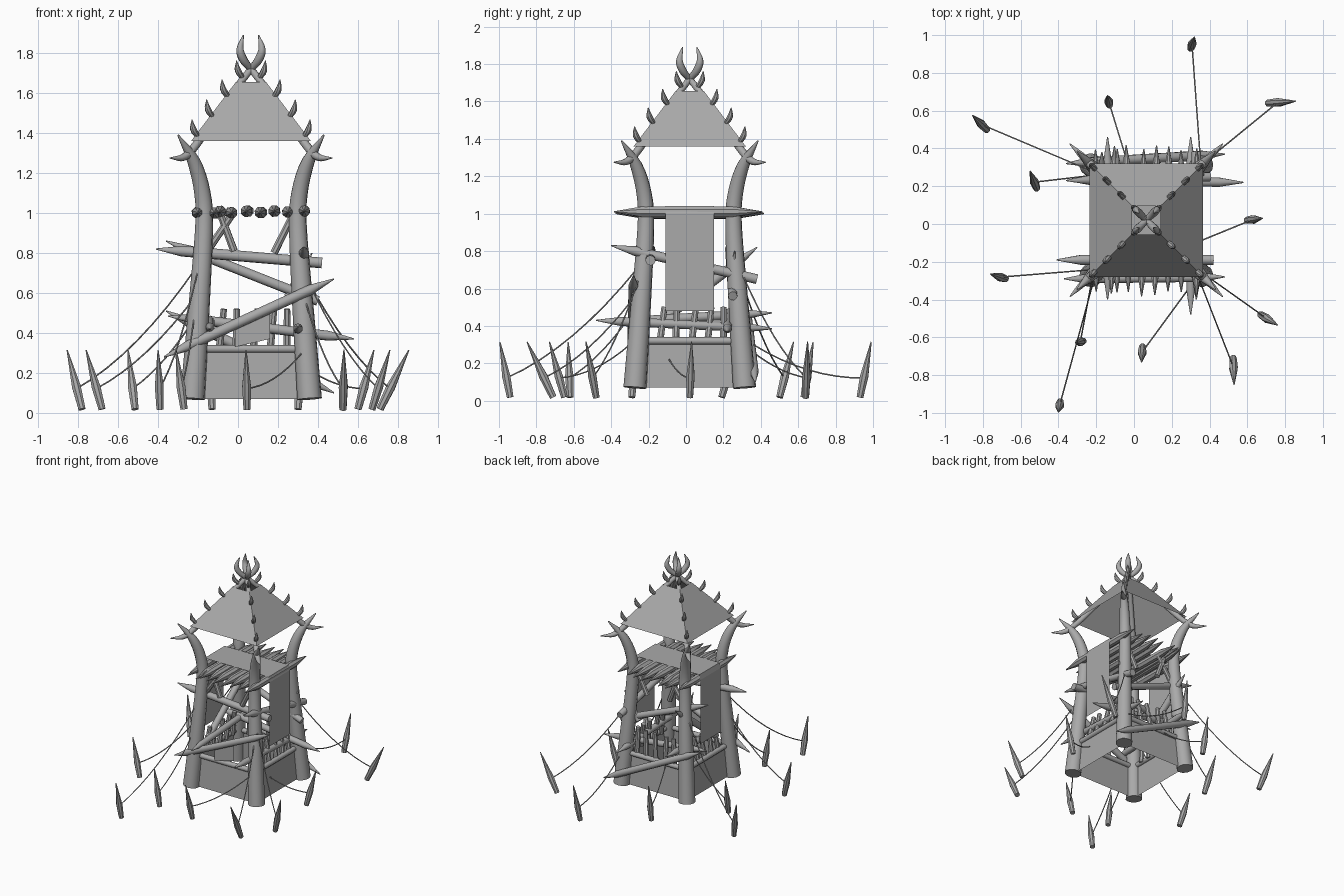
import bpy, bmesh, math, random
from mathutils import Vector

if "Cube" in bpy.data.objects:
    bpy.data.objects.remove(bpy.data.objects["Cube"])

random.seed(4)
CX, CY = 0.065, 0.02          # tower axis
GREY = bpy.data.materials.new("dark_grey")
GREY.diffuse_color = (0.4, 0.4, 0.4, 1)
GREY.use_nodes = True
GREY.node_tree.nodes["Principled BSDF"].inputs["Base Color"].default_value = GREY.diffuse_color


def mesh_object(name, bm, smooth=True):
    me = bpy.data.meshes.new(name)
    bm.to_mesh(me)
    bm.free()
    me.materials.append(GREY)
    ob = bpy.data.objects.new(name, me)
    bpy.context.collection.objects.link(ob)
    if smooth:
        bpy.context.view_layer.objects.active = ob
        ob.select_set(True)
        bpy.ops.object.shade_smooth_by_angle(angle=math.radians(40))
        ob.select_set(False)
    return ob


def tube(name, pts, radii, sides=10):
    """Round tapered limb swept along points."""
    pts = [Vector(p) for p in pts]
    bm = bmesh.new()
    rings = []
    ref = Vector((0.31, 0.17, 0.93))
    main = (pts[-1] - pts[0]).normalized()
    if abs(main.dot(ref)) > 0.8:
        ref = Vector((0.9, -0.4, 0.1))
    for i, (p, r) in enumerate(zip(pts, radii)):
        t = (pts[min(i + 1, len(pts) - 1)] - pts[max(i - 1, 0)]).normalized()
        u = t.cross(ref).normalized()
        v = t.cross(u)
        rings.append([bm.verts.new(p + r * (u * math.cos(a) + v * math.sin(a)))
                      for a in (2 * math.pi * k / sides for k in range(sides))])
    for a, b in zip(rings, rings[1:]):
        for k in range(sides):
            n = (k + 1) % sides
            bm.faces.new((a[k], a[n], b[n], b[k]))
    bm.faces.new(rings[0][::-1])
    bm.faces.new(rings[-1])
    bmesh.ops.recalc_face_normals(bm, faces=bm.faces)
    return mesh_object(name, bm)


def curve_tube(name, pts, radii, sides=10, steps=4):
    """Tube through a Catmull-Rom spline of the control points."""
    c = [Vector((*p, r)) for p, r in zip(pts, radii)]
    c = [2 * c[0] - c[1]] + c + [2 * c[-1] - c[-2]]
    out = []
    for i in range(1, len(c) - 2):
        for s in range(steps):
            t = s / steps
            out.append(0.5 * (2 * c[i] + (c[i + 1] - c[i - 1]) * t
                       + (2 * c[i - 1] - 5 * c[i] + 4 * c[i + 1] - c[i + 2]) * t * t
                       + (3 * c[i] - c[i - 1] - 3 * c[i + 1] + c[i + 2]) * t ** 3))
    out.append(c[-2])
    return tube(name, [q.xyz for q in out], [max(q.w, 0.002) for q in out], sides)


def beam(name, a, b, r, sharp_a=True, sharp_b=True, tip=0.13, sides=10):
    """Straight log with optional sharpened ends."""
    a, b = Vector(a), Vector(b)
    d = (b - a).normalized()
    pts, rad = [a], [0.003 if sharp_a else r]
    if sharp_a:
        pts.append(a + d * tip); rad.append(r)
    if sharp_b:
        pts.append(b - d * tip); rad.append(r)
    pts.append(b); rad.append(0.003 if sharp_b else r)
    return tube(name, pts, rad, sides)


def sheet(name, rows):
    """Thin sheet from rows of two points."""
    bm = bmesh.new()
    vs = [[bm.verts.new(p) for p in row] for row in rows]
    for a, b in zip(vs, vs[1:]):
        bm.faces.new((a[0], a[1], b[1], b[0]))
    return mesh_object(name, bm, False)


corners = [(-1, -1), (1, -1), (1, 1), (-1, 1)]
at = lambda sx, sy, h, z: (CX + sx * h, CY + sy * h, z)

# corner posts curving out into horns, roof hips, claws and thorns
for sx, sy in corners:
    post = [(.293, .07), (.262, .5), (.235, .92), (.243, 1.1), (.287, 1.26), (.365, 1.39)]
    curve_tube("corner_post", [at(sx, sy, h, z) for h, z in post],
               [.062, .054, .045, .041, .032, .004], 12)
    hip = [(.405, 1.275), (.335, 1.28), (.272, 1.345), (.165, 1.5), (.055, 1.65), (-.02, 1.745)]
    curve_tube("roof_hip", [at(sx, sy, h, z) for h, z in hip],
               [.003, .019, .021, .019, .018, .017])
    claw = [(-.01, 1.73), (-.04, 1.77), (-.055, 1.82), (-.038, 1.89)]
    curve_tube("crown_claw", [at(sx, sy, h, z) for h, z in claw], [.017, .021, .018, .003])
    for h, z in [(.268, 1.385), (.195, 1.485), (.118, 1.585), (.045, 1.68)]:
        curve_tube("roof_thorn", [at(sx, sy, h, z), at(sx, sy, h + .021, z + .035),
                                  at(sx, sy, h + .027, z + .082)], [.013, .016, .002], 8, 3)

# roof sheets, base walls and rails on four sides
for i in range(4):
    a, b = corners[i], corners[(i + 1) % 4]
    sheet("roof_panel", [(at(*a, .3, 1.36), at(*b, .3, 1.36)),
                         (at(*a, .076, 1.655), at(*b, .076, 1.655))])
    sheet("base_wall", [(at(*a, .285, .07), at(*b, .285, .07)),
                        (at(*a, .27, .32), at(*b, .27, .32))])
    tube("base_rail", [at(*a, .27, .32), at(*b, .27, .32)], [.02, .02])

# log platform with sharpened ends
for x in (-.2, -.12, -.09, -.03, .04, .11, .18, .25, .33):
    z = 1.005 + random.uniform(-.006, .006)
    beam("platform_log", (x, -.355 - random.uniform(0, .035), z),
         (x + random.uniform(-.02, .02), .39 + random.uniform(0, .03), z), .03, tip=.15, sides=8)

# hide draped over the platform, hanging on both sides
y0, y1 = -.11, .15
sheet("draped_hide", [((x, y0, z), (x, y1, z)) for x, z in
                      [(-.235, .48), (-.235, 1.0), (-.225, 1.04), (.35, 1.04), (.362, 1.0), (.362, .48)]])
sheet("front_hide", [((-.015, -.28, .42), (.16, -.28, .52)), ((-.015, -.28, .33), (.16, -.28, .37))])

# cross beams: start, end, radius, sharpened flags
for a, b, r, s, e in [
    ((-.41, -.19, .82), (.42, -.19, .75), .027, 1, 0),
    ((-.36, .23, .86), (.4, .25, .56), .025, 1, 0),
    ((-.37, -.29, .28), (.48, -.28, .67), .026, 1, 1),
    ((-.35, .23, .485), (.58, .22, .37), .025, 1, 1),
    ((-.36, .32, .51), (.48, .37, .1), .026, 1, 1),
    ((.33, -.4, .83), (.33, .38, .65), .026, 1, 0),
    ((.3, -.48, .43), (.3, .46, .385), .024, 1, 1),
    ((-.14, -.4, .42), (-.14, .46, .47), .024, 1, 1),
    ((-.17, .38, .82), (-.17, -.14, .42), .026, 1, 0),
    ((.37, .26, .8), (.25, .25, .58), .022, 1, 0),
]:
    beam("cross_beam", a, b, r, s, e)

# knee braces under the platform
for y in (-.2, .24):
    tube("knee_brace", [(-.09, y, 1.0), (-.02, y, .81)], [.018, .02], 8)
    tube("knee_brace", [(.27, y, .98), (.18, y, .8)], [.018, .02], 8)
    tube("knee_brace", [(-.03, y, .99), (-.16, y, .8)], [.018, .02], 8)

# leaning pickets above the base walls
for i in range(5):
    t = -.16 + i * .085
    lean = random.uniform(-.03, .03)
    for x in (-.19, .32):
        tube("picket", [(x, CY + t, .31), (x * .9, CY + t + lean, .5)], [.02, .017], 8)
    tube("picket", [(CX + t, .28, .31), (CX + t + lean, .26, .52)], [.02, .017], 8)

# leaning stakes and sagging ropes: base, tip, rope anchor
for bx, by, tx, ty, ax, ay, az in [
    (.30, .93, .32, .99, .35, .36, .3),
    (-.13, .63, -.14, .68, -.03, .31, .3),
    (-.78, .5, -.855, .575, -.2, .27, .74),
    (-.515, .19, -.55, .28, -.2, .26, .5),
    (.71, .64, .855, .65, .34, .3, .68),
    (.6, .02, .68, .03, .35, -.09, .22),
    (-.68, -.29, -.76, -.265, -.2, -.24, .6),
    (-.27, -.62, -.31, -.63, -.22, -.28, .48),
    (-.39, -.94, -.4, -.995, -.2, -.25, .72),
    (.045, -.65, .04, -.73, .32, -.3, .3),
    (.525, -.71, .53, -.85, .34, -.28, .55),
    (.67, -.48, .76, -.535, .35, -.25, .66),
]:
    b, t = Vector((bx, by, .018)), Vector((tx, ty, .315))
    tube("stake", [b, b.lerp(t, .38), t], [.019, .024, .003], 8)
    s, e = b.lerp(t, .35), Vector((ax, ay, az))
    rope = []
    for k in range(9):
        f = k / 8
        p = s.lerp(e, f)
        p.z -= .3 * (s - e).length * f * (1 - f)
        rope.append(p)
    tube("rope", rope, [.004] * 9, 6)
